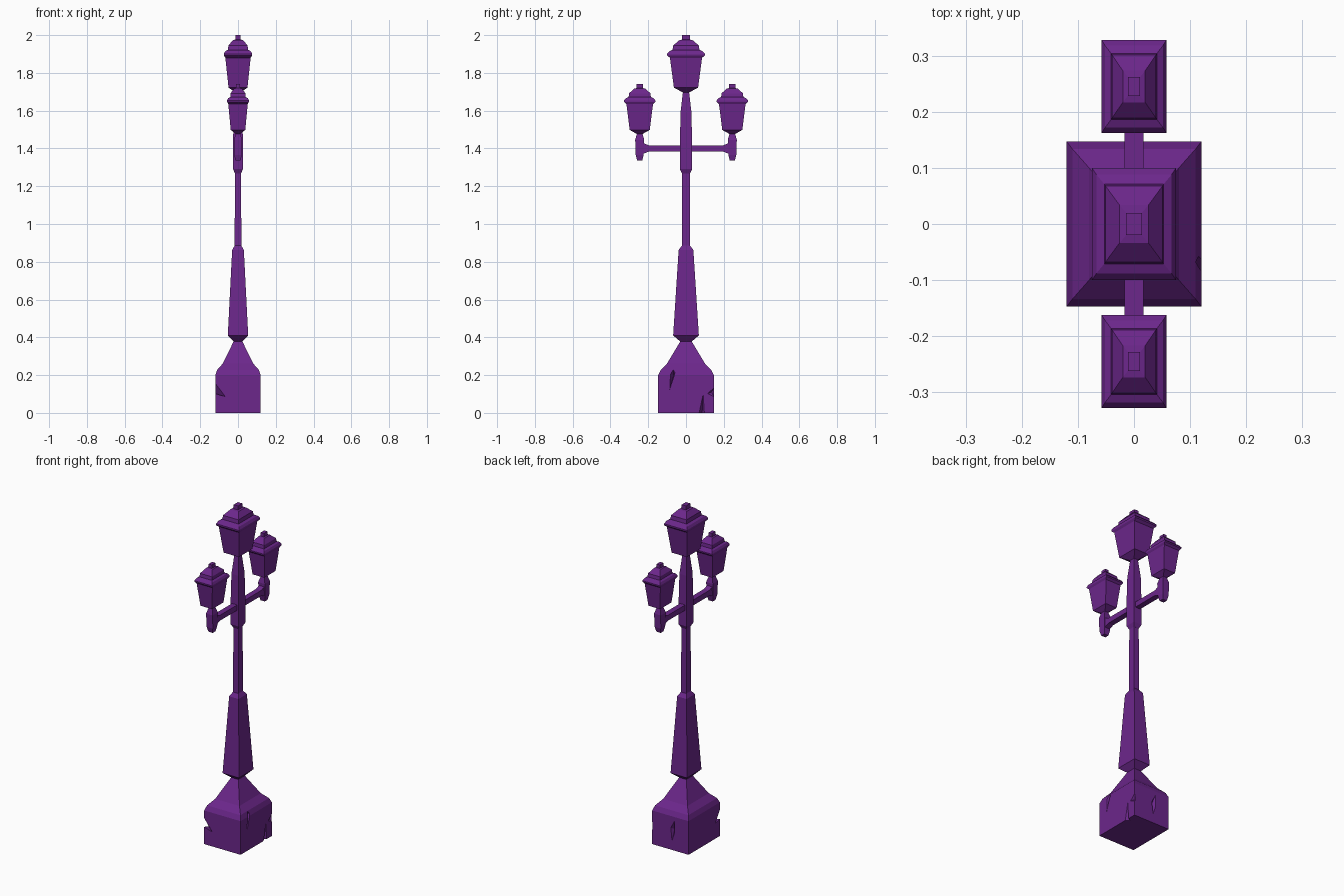
import bpy, bmesh
from mathutils import Matrix, Vector

if "Cube" in bpy.data.objects:
    bpy.data.objects.remove(bpy.data.objects["Cube"])

mat = bpy.data.materials.new("purple_paint")
mat.diffuse_color = (0.15, 0.02, 0.26, 1)
mat.use_nodes = True
mat.node_tree.nodes["Principled BSDF"].inputs["Base Color"].default_value = mat.diffuse_color


def finish(bm, name):
    bmesh.ops.recalc_face_normals(bm, faces=bm.faces)
    me = bpy.data.meshes.new(name)
    bm.to_mesh(me)
    bm.free()
    me.materials.append(mat)
    ob = bpy.data.objects.new(name, me)
    bpy.context.collection.objects.link(ob)
    return ob


def loft(name, rings, matrix=Matrix()):
    """Stack of rectangles, each (half x, half y, z), skinned and capped."""
    bm = bmesh.new()
    loops = [[bm.verts.new(matrix @ Vector((sx * hx, sy * hy, z)))
              for sx, sy in ((-1, -1), (1, -1), (1, 1), (-1, 1))]
             for hx, hy, z in rings]
    for a, b in zip(loops, loops[1:]):
        for i in range(4):
            j = (i + 1) % 4
            bm.faces.new((a[i], a[j], b[j], b[i]))
    bm.faces.new(loops[0][::-1])
    bm.faces.new(loops[-1])
    return finish(bm, name)


def crack(base, outline, apex):
    """Cut a pyramid-shaped chip: outline just outside the stone, apex inside."""
    bm = bmesh.new()
    for p in outline + [apex]:
        bm.verts.new(p)
    bmesh.ops.convex_hull(bm, input=bm.verts)
    cutter = finish(bm, "crack_cutter")
    cutter.hide_render = True
    mod = base.modifiers.new("crack", 'BOOLEAN')
    mod.operation, mod.solver, mod.object = 'DIFFERENCE', 'EXACT', cutter
    bpy.context.view_layer.objects.active = base
    bpy.ops.object.modifier_apply(modifier=mod.name)
    bpy.data.objects.remove(cutter)


# Stone base with chips on its faces and corners
base = loft("base", [(.12, .147, 0), (.12, .147, .2), (.11, .134, .228),
                     (.08, .1, .262), (.02, .026, .385)])
crack(base, [(.125, -.07, .25), (.125, -.055, .22), (.125, -.09, .11),
             (.125, -.085, .21)], (.092, -.065, .2))
crack(base, [(.125, .065, -.005), (.125, .1, -.005), (.125, .092, .12)],
      (.095, .085, -.005))
crack(base, [(-.03, .152, .19), (.0, .152, .13), (-.01, .152, .04),
             (-.03, .152, .1)], (-.015, .125, .12))
crack(base, [(-.125, -.152, .17), (-.125, -.152, .105), (-.06, -.152, .085),
             (-.125, -.1, .09)], (-.105, -.13, .11))
crack(base, [(.125, .152, .14), (.125, .152, .08), (.125, .11, .1)],
      (.1, .135, .11))

# Pole in three sections
loft("lower_pole", [(.021, .027, .375), (.054, .068, .41), (.031, .039, .862),
                    (.018, .022, .885)])
loft("middle_pole", [(.018, .022, .87), (.016, .02, 1.275)])
loft("upper_pole", [(.016, .021, 1.268), (.026, .032, 1.29), (.026, .032, 1.43),
                    (.023, .029, 1.59), (.012, .015, 1.71)])

# Lantern profile, measured down from its top
lantern = [(.011, .014, -.305), (.05, .064, -.278), (.067, .085, -.12),
           (.075, .1, -.108), (.075, .1, -.099), (.067, .088, -.085),
           (.053, .071, -.078), (.051, .068, -.055), (.026, .034, -.026),
           (.014, .02, -.024), (.014, .02, 0)]
loft("top_lantern", lantern, Matrix.Translation((0, 0, 2)))

# Side arms, end posts and side lanterns
for side, s in (("front", -1), ("back", 1)):
    lie = Matrix.Translation((0, 0, 1.4)) @ Matrix.Rotation(-s * 1.5707963, 4, 'X')
    loft(side + "_arm", [(.017, .016, 0), (.017, .016, .195),
                         (.017, .03, .23)], lie)
    at = Matrix.Translation((0, s * .245, 0))
    loft(side + "_arm_post", [(.014, .013, 1.335), (.02, .021, 1.365),
                              (.022, .024, 1.445), (.01, .013, 1.485)], at)
    loft(side + "_lantern", lantern,
         Matrix.Translation((0, s * .245, 1.74)) @ Matrix.Diagonal((.77, .83, .87, 1)))
